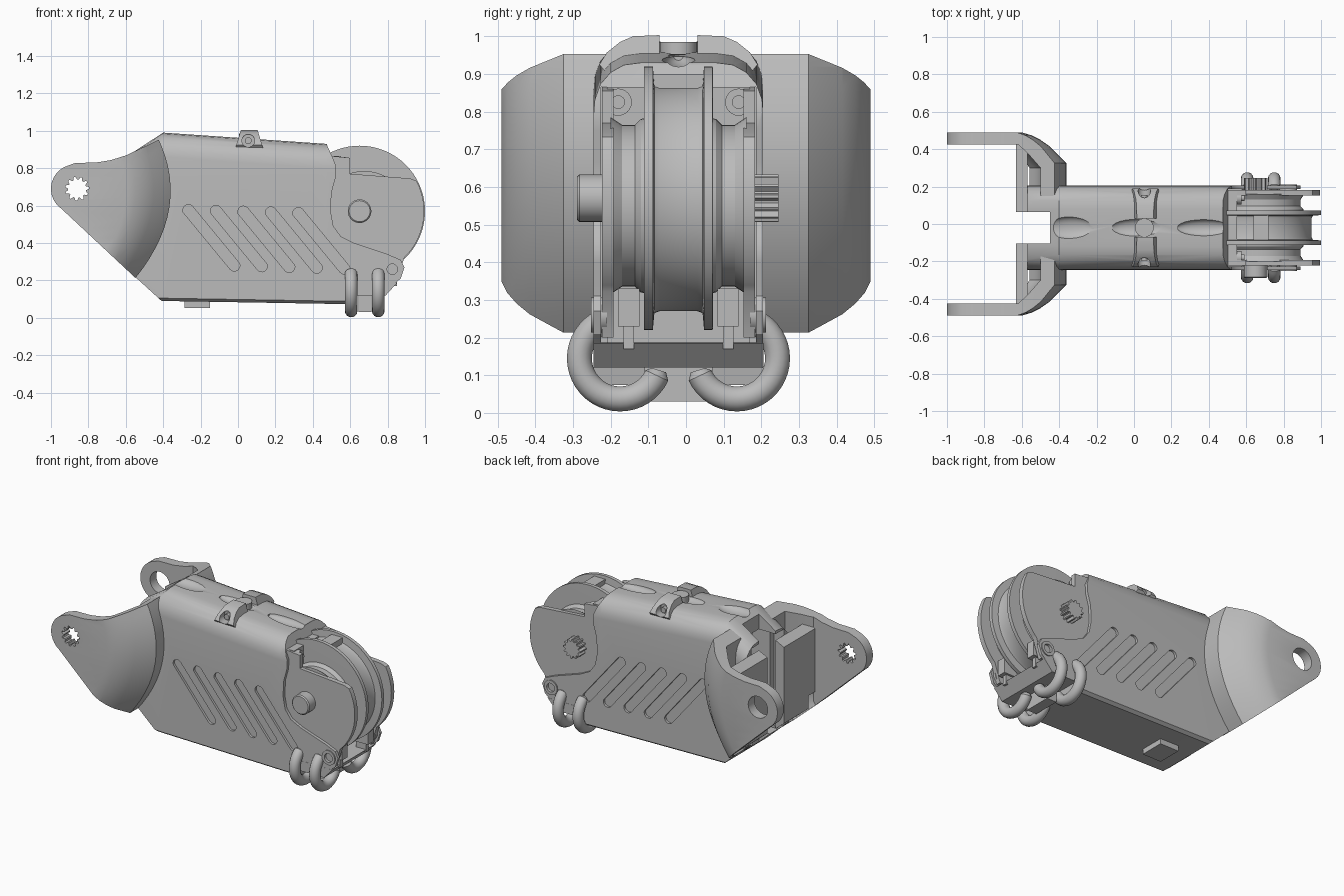
import bpy, bmesh
from math import sin, cos, pi, radians
from mathutils import Vector

cube = bpy.data.objects.get("Cube")
if cube:
    bpy.data.objects.remove(cube)

grey = bpy.data.materials.new("plain_grey")
grey.use_nodes = True
grey.diffuse_color = (0.5, 0.5, 0.5, 1)
grey.node_tree.nodes["Principled BSDF"].inputs["Base Color"].default_value = (0.5, 0.5, 0.5, 1)
MID = -0.02            # middle plane of the body in y
parts = []


def loft(name, rings):
    """Skin a list of equal-sized rings and cap both ends."""
    bm = bmesh.new()
    loops = [[bm.verts.new(p) for p in ring] for ring in rings]
    n = len(rings[0])
    for a, b in zip(loops, loops[1:]):
        for i in range(n):
            j = (i + 1) % n
            bm.faces.new((a[i], a[j], b[j], b[i]))
    bm.faces.new(loops[0])
    bm.faces.new(loops[-1])
    bmesh.ops.recalc_face_normals(bm, faces=bm.faces)
    me = bpy.data.meshes.new(name)
    bm.to_mesh(me)
    bm.free()
    me.materials.append(grey)
    ob = bpy.data.objects.new(name, me)
    bpy.context.scene.collection.objects.link(ob)
    parts.append(ob)
    return ob


def plate(name, pts, y0, y1):
    return loft(name, [[(x, y, z) for x, z in pts] for y in (y0, y1)])


def box(name, x0, x1, y0, y1, z0, z1):
    return plate(name, [(x0, z0), (x1, z0), (x1, z1), (x0, z1)], y0, y1)


def circle(cx, cz, r, n=32, start=0, end=360):
    step = radians(end - start) / n
    a0 = radians(start)
    return [(cx + r * cos(a0 + i * step), cz + r * sin(a0 + i * step)) for i in range(n)]


def spline_gear(cx, cz, r, teeth):
    """Toothed outline with flat tips."""
    pts = []
    for i in range(teeth * 4):
        a = 2 * pi * i / (teeth * 4)
        k = r if i % 4 < 2 else r * 0.76
        pts.append((cx + k * cos(a), cz + k * sin(a)))
    return pts


def turned(name, cx, cz, profile, n=72):
    return loft(name, [[(x, y, z) for x, z in circle(cx, cz, r, n)] for y, r in profile])


def ellipsoid(name, centre, size):
    rings = []
    for i in range(1, 12):
        t = pi * i / 12
        rings.append([Vector(centre) + Vector((-cos(t) * size[0], y * size[1], z * size[2]))
                      for y, z in circle(0, 0, sin(t), 24)])
    return loft(name, rings)


def boolean(ob, cutter, op="DIFFERENCE"):
    mod = ob.modifiers.new("cut", "BOOLEAN")
    mod.operation, mod.solver, mod.object = op, "EXACT", cutter
    dg = bpy.context.evaluated_depsgraph_get()
    me = bpy.data.meshes.new_from_object(ob.evaluated_get(dg))
    ob.modifiers.clear()
    ob.data = me
    parts.remove(cutter)
    bpy.data.objects.remove(cutter)


# Main body: rounded section swept along x, trimmed to its side outline
half = [(0.225, -0.13), (0.222, -0.095), (0.207, -0.055), (0.18, -0.025), (0.145, -0.006), (0.1, 0)]
rings = []
for x, top, low in [(-0.6, 0.86, 0.1), (-0.4, 0.99, 0.09), (0.47, 0.93, 0.075), (0.95, 0.9, 0.07)]:
    side = [(0.205, low), (0.225, low + 0.015)] + [(w, top + d) for w, d in half]
    rings.append([(x, MID + w, z) for w, z in side] + [(x, MID - w, z) for w, z in reversed(side)])
body = loft("body", rings)
outline = [(-0.57, 1.1), (0.47, 1.1), (0.475, 0.925), (0.5, 0.87), (0.525, 0.81), (0.522, 0.75),
           (0.5, 0.67), (0.495, 0.57), (0.51, 0.49), (0.55, 0.435), (0.62, 0.4), (0.8, 0.34),
           (0.87, 0.31), (0.89, 0.27), (0.87, 0.21), (0.8, 0.15), (0.78, 0.125), (0.61, 0.125),
           (0.59, 0.0), (-0.31, 0.0), (-0.57, 0.237)]
boolean(body, plate("trim", outline, -1, 1), "INTERSECT")
# Wheel well, hollow rear end and top notch
boolean(body, box("well", 0.478, 1.2, MID - 0.206, MID + 0.206, 0.187, 0.865))
boolean(body, box("cavity", -0.8, -0.2, MID - 0.17, MID + 0.17, 0.2, 0.86))
boolean(body, box("notch", -0.8, -0.45, MID - 0.085, MID + 0.085, 0, 1.2))
# Hollows along the top
for cx, cz, length, width in [(0.03, 0.975, 0.15, 0.05), (-0.34, 0.995, 0.13, 0.06), (0.38, 0.945, 0.15, 0.045)]:
    boolean(body, ellipsoid("hollow", (cx, MID, cz), (length, width, 0.035)))
# Slanted vent slots on both sides
for s in (-1, 1):
    for i in range(5):
        x, z = -0.265 + 0.147 * i, 0.575 - 0.004 * i
        slot = circle(x, z, 0.03, 10, 40, 220) + circle(x + 0.245, z - 0.295, 0.03, 10, 220, 400)
        boolean(body, plate("slot", slot, MID + s * 0.21, MID + s * 0.3))

# Collar over the body with recessed side screws
for s, side in ((-1, "right"), (1, "left")):
    sec = [(0.05, 1.003), (0.12, 1.0), (0.155, 0.985), (0.19, 0.957), (0.21, 0.925), (0.19, 0.9), (0.05, 0.9)]
    collar = loft(side + "_collar", [[(0.06 + k * (0.045 + (1.003 - z) * 0.3), MID + s * y, z) for y, z in sec]
                                     for k in (-1, 1)])
    for ob in (collar, body):
        boolean(ob, plate("screw_hole", circle(0.055, 0.947, 0.034), MID + s * 0.15, MID + s * 0.4))
    plate(side + "_collar_screw", circle(0.055, 0.947, 0.018, 16), MID + s * 0.14, MID + s * 0.175)
loft("collar_pin", [[(x, MID + y, z) for x, y in circle(0.055, 0, 0.05)] for z in (0.88, 0.985)])

# Rear fork: swept arm sections that follow a curved front edge
fork_outline = circle(-0.87, 0.69, 0.13, 14, 235, 95) + [
    (-0.87, 0.828), (-0.76, 0.83), (-0.68, 0.843), (-0.6, 0.868), (-0.5, 0.915), (-0.42, 0.955),
    (-0.3, 0.955), (-0.3, 0.21), (-0.545, 0.21)]
outer = [(-0.6, 0.49), (-0.55, 0.475), (-0.5, 0.45), (-0.45, 0.415), (-0.36, 0.325), (-0.36, 0.15)]
inner = [(-0.5, 0.15), (-0.5, 0.3), (-0.57, 0.38), (-0.62, 0.425), (-1.05, 0.425)]
for s, side in ((-1, "right"), (1, "left")):
    rings = []
    for i in range(17):
        z = 0.15 + i * 0.055
        shift = -0.86 * (z - 0.68) ** 2
        back = min(0, shift + 0.12)
        rings.append([(-1.05, s * 0.49, z)] + [(x + shift, s * y, z) for x, y in outer]
                     + [(x + back, s * y, z) for x, y in inner])
    arm = loft(side + "_fork_arm", rings)
    boolean(arm, plate("trim", fork_outline, -1, 1), "INTERSECT")
    hole = spline_gear(-0.86, 0.69, 0.064, 11) if s < 0 else circle(-0.86, 0.69, 0.07)
    boolean(arm, plate("axle_hole", hole, s * 0.3, s * 0.6))
    web = [(-0.63, 0.295), (-0.57, 0.245), (-0.57, 0.82), (-0.63, 0.79)]
    plate(side + "_fork_web", web, MID + s * 0.085, s * 0.36)
    web_edge = [(-0.63, 0.38), (-0.57, 0.38), (-0.57, 0.82), (-0.63, 0.79)]
    plate(side + "_fork_web_edge", web_edge, s * 0.36, s * 0.43)

# Front wheel drum with flanges, and lower ribbed hubs beside it
rim = [(0.092, 0.2), (0.091, 0.35), (0.068, 0.35), (0.064, 0.305), (0.05, 0.3)]
turned("wheel_drum", 0.65, 0.57, [(MID - y, r) for y, r in rim] + [(MID + y, r) for y, r in reversed(rim)])
box("drum_bridge", 0.64, 0.72, MID - 0.07, MID + 0.07, 0.8, 0.9)
box("housing", 0.44, 0.55, MID - 0.19, MID + 0.19, 0.18, 0.865)

# Wheel side plates, hubs, screws, lugs and lower bolts
cheek = [(0.45, 0.87), (0.6, 0.855), (0.6, 0.77), (0.92, 0.745)] + circle(0.65, 0.57, 0.345, 20, 28, -50) + [
    (0.85, 0.2), (0.45, 0.2)]
for s, side in ((-1, "right"), (1, "left")):
    plate(side + "_wheel_plate", cheek, MID + s * 0.172, MID + s * 0.203)
    turned(side + "_hub", 0.675, 0.55, [(MID + s * y, r) for y, r in
           ((0.08, 0.235), (0.1, 0.23), (0.115, 0.215), (0.15, 0.215), (0.165, 0.225), (0.18, 0.235))], 48)
    for name, r, x1 in (("boss", 0.036, 0.575), ("screw", 0.018, 0.59)):
        loft(side + "_" + name, [[(x, MID + s * 0.16 + y, 0.825 + z) for y, z in circle(0, 0, r, 24)]
                                 for x in (0.54, x1)])
    y = MID + s * 0.132
    box(side + "_lug", 0.78, 0.875, y - 0.028, y + 0.028, 0.23, 0.33)
    box(side + "_lug_foot", 0.78, 0.85, y - 0.014, y + 0.014, 0.17, 0.25)
    bolt = plate(side + "_bolt", circle(0.825, 0.26, 0.047), MID + s * 0.19, MID + s * 0.232)
    for ob in (bolt, body):
        boolean(ob, plate("socket", circle(0.825, 0.26, 0.028), MID + s * 0.215, MID + s * 0.3))

# Axle ends: plain on the right, toothed on the left
turned("right_axle_cap", 0.65, 0.57, [(-0.18, 0.063), (-0.283, 0.063), (-0.29, 0.056)], 32)
plate("left_axle_gear", spline_gear(0.65, 0.57, 0.063, 12), 0.14, 0.245)

# Curled hooks under the nose
for s, side in ((-1, "right"), (1, "left")):
    for x0, which in ((0.605, "rear"), (0.75, "front")):
        rings = []
        for i in range(29):
            a = radians(115 + i * 228 / 28)
            tube = 0.034 * (0.6 if i in (0, 28) else 1)
            rings.append([(x0 + u, MID - s * (0.108 + v) * cos(a) + s * 0.155, 0.145 + (0.108 + v) * sin(a))
                          for u, v in circle(0, 0, tube, 14)])
        loft(side + "_" + which + "_hook", rings)

# Lower bar, hook block and underside bracket
plate("nose_bar", [(0.6, 0.12), (0.79, 0.12), (0.85, 0.186), (0.6, 0.186)], MID - 0.226, MID + 0.226)
box("hook_block", 0.645, 0.715, MID - 0.09, MID + 0.09, 0.03, 0.13)
bracket = box("underside_bracket", -0.285, -0.15, MID - 0.08, MID + 0.08, 0.052, 0.1)
boolean(bracket, box("bracket_gap", -0.3, -0.17, MID - 0.065, MID + 0.065, 0.065, 0.084))

# Smooth rounded surfaces, keep hard edges
for ob in bpy.context.selected_objects:
    ob.select_set(False)
for ob in parts:
    ob.select_set(True)
bpy.context.view_layer.objects.active = parts[0]
bpy.ops.object.shade_smooth_by_angle(angle=radians(30))
